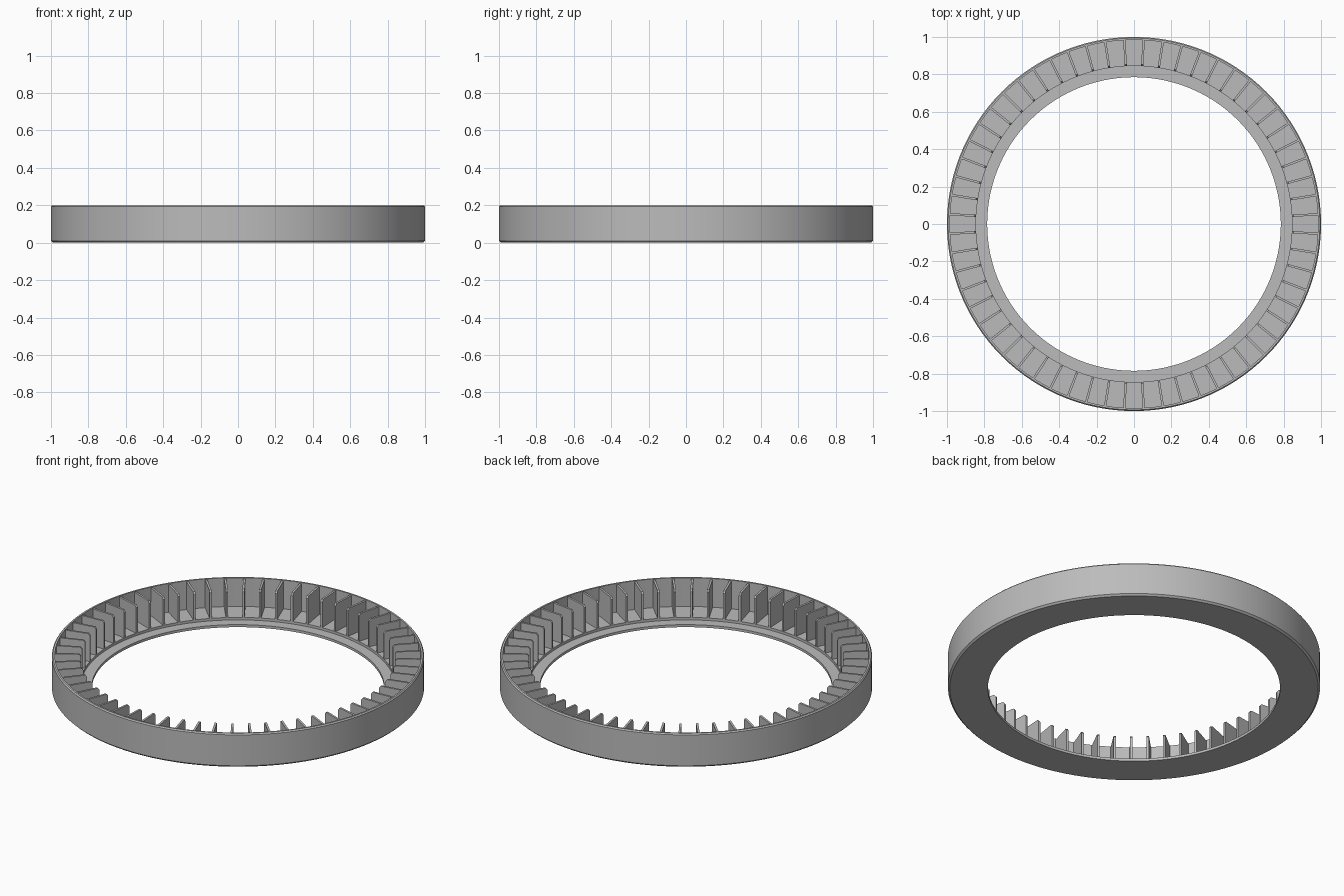
import bpy, bmesh, math
from mathutils import Matrix

cube = bpy.data.objects.get("Cube")
if cube:
    bpy.data.objects.remove(cube, do_unlink=True)

grey = bpy.data.materials.new("plain grey")
grey.use_nodes = True
colour = (0.5, 0.5, 0.5, 1)
grey.diffuse_color = colour
grey.node_tree.nodes["Principled BSDF"].inputs["Base Color"].default_value = colour

SEGMENTS = 120
FINS = 60


def finish(bm, name):
    bmesh.ops.recalc_face_normals(bm, faces=bm.faces)
    mesh = bpy.data.meshes.new(name)
    bm.to_mesh(mesh)
    bm.free()
    mesh.materials.append(grey)
    obj = bpy.data.objects.new(name, mesh)
    bpy.context.collection.objects.link(obj)
    return obj


# Ring: stepped L-shaped section (radius, height) swept round the axis
section = [(0.785, 0), (0.99, 0), (1, 0.01), (1, 0.193), (0.994, 0.2),
           (0.984, 0.2), (0.984, 0.03), (0.845, 0.03), (0.845, 0.015), (0.785, 0.015)]
bm = bmesh.new()
loops = []
for i in range(SEGMENTS):
    a = math.tau * i / SEGMENTS
    loops.append([bm.verts.new((r * math.cos(a), r * math.sin(a), z)) for r, z in section])
for i, loop in enumerate(loops):
    following = loops[(i + 1) % SEGMENTS]
    for j in range(len(section)):
        k = (j + 1) % len(section)
        bm.faces.new((loop[j], following[j], following[k], loop[k]))
ring = finish(bm, "ring_frame")
bpy.context.view_layer.objects.active = ring
ring.select_set(True)
bpy.ops.object.shade_smooth_by_angle(angle=math.radians(30))

# Radial fins: one thin plate outline, extruded and repeated round the ring
outline = [(0.99, 0.025), (0.845, 0.025), (0.845, 0.182), (0.855, 0.194), (0.99, 0.194)]
THICKNESS = 0.012
bm = bmesh.new()
for i in range(FINS):
    turn = Matrix.Rotation(math.tau * (i + 0.5) / FINS, 4, "Z")
    face = bm.faces.new([bm.verts.new((r, -THICKNESS / 2, z)) for r, z in outline])
    made = bmesh.ops.extrude_face_region(bm, geom=[face])["geom"]
    moved = [v for v in made if isinstance(v, bmesh.types.BMVert)]
    bmesh.ops.translate(bm, verts=moved, vec=(0, THICKNESS, 0))
    # Keep the starting cap if the extrusion consumed it
    if not face.is_valid:
        bm.verts.ensure_lookup_table()
    bmesh.ops.transform(bm, matrix=turn, verts=list(bm.verts)[-2 * len(outline):])
bmesh.ops.holes_fill(bm, edges=[e for e in bm.edges if e.is_boundary])
finish(bm, "radial_fins")
